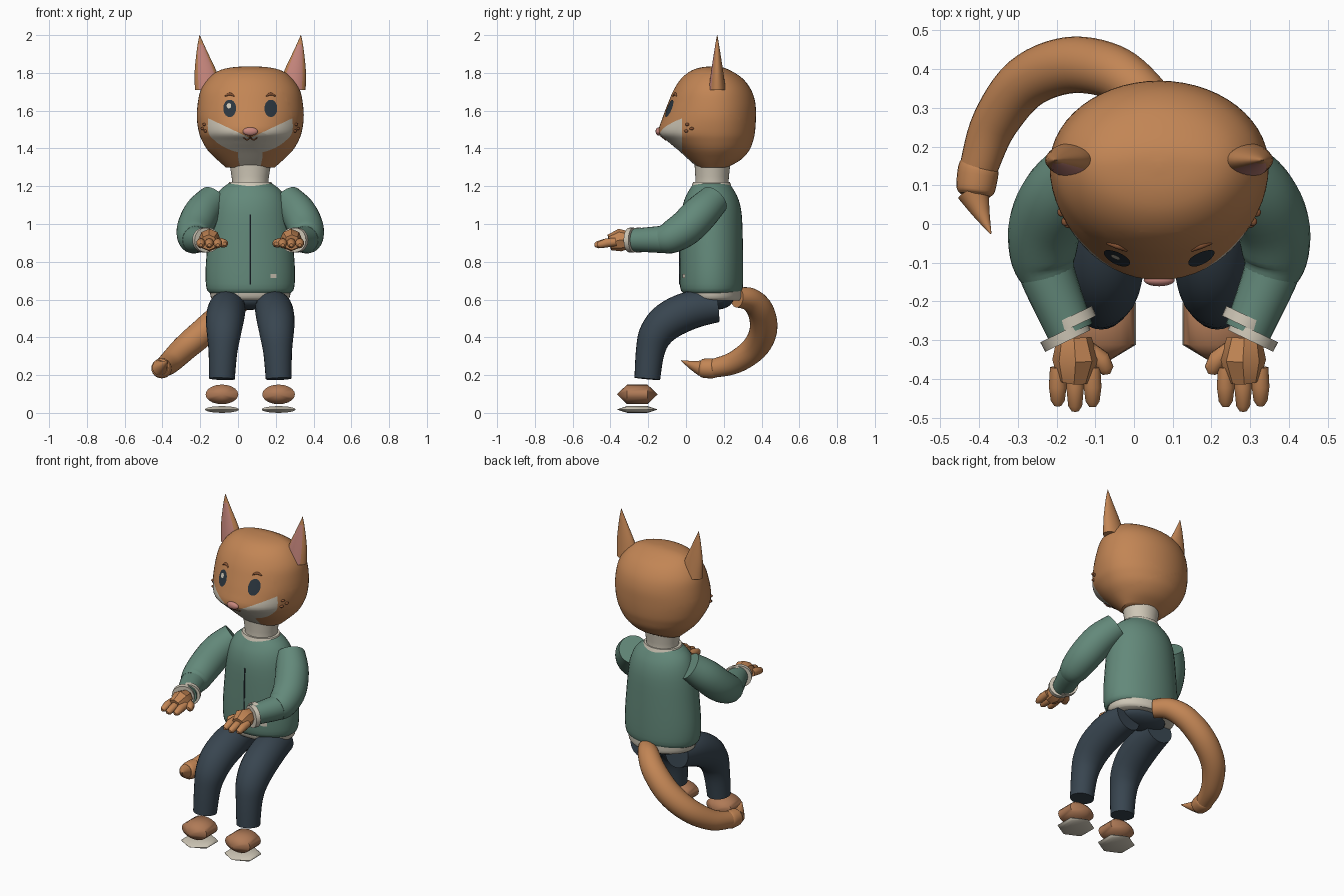
import bpy
import bmesh
from math import sin, cos, pi, radians
from mathutils import Vector, Matrix
from mathutils.bvhtree import BVHTree

if "Cube" in bpy.data.objects:
    bpy.data.objects.remove(bpy.data.objects["Cube"])

CX = 0.065  # the body's plane of symmetry
X, Z = Vector((1, 0, 0)), Vector((0, 0, 1))


def material(name, *rgb):
    m = bpy.data.materials.new(name)
    m.use_nodes = True
    m.diffuse_color = (*rgb, 1)
    m.node_tree.nodes["Principled BSDF"].inputs["Base Color"].default_value = (*rgb, 1)
    return m


FUR = material("orange fur", .54, .235, .09)
PAW = material("paw brown", .43, .195, .095)
BROWN = material("dark brown", .25, .09, .035)
CREAM = material("cream", .62, .57, .47)
GREEN = material("jacket green", .125, .25, .195)
SLATE = material("trouser slate", .04, .06, .08)
DARK = material("eye dark", .025, .037, .05)
PINK = material("soft pink", .57, .24, .205)


def finish(bm, name, *mats, angle=40):
    """Shade smooth with sharp edges and turn the bmesh into an object."""
    bmesh.ops.recalc_face_normals(bm, faces=bm.faces)
    for f in bm.faces:
        f.smooth = True
    for e in bm.edges:
        if len(e.link_faces) == 2 and e.calc_face_angle() > radians(angle):
            e.smooth = False
    mesh = bpy.data.meshes.new(name)
    bm.to_mesh(mesh)
    for m in mats:
        mesh.materials.append(m)
    ob = bpy.data.objects.new(name, mesh)
    bpy.context.collection.objects.link(ob)
    return ob


def spline(rows, steps):
    """Catmull-Rom interpolation through rows of numbers."""
    out = []
    for i in range(len(rows) - 1):
        a, b, c, d = (rows[min(max(k, 0), len(rows) - 1)] for k in range(i - 1, i + 3))
        for s in range(steps):
            t = s / steps
            out.append([q + t / 2 * (r - p + t * (2 * p - 5 * q + 4 * r - w + t * (3 * (q - r) + w - p)))
                        for p, q, r, w in zip(a, b, c, d)])
    return out + [list(rows[-1])]


def skin(rings, rule=None):
    """Join rings of points into a capped surface."""
    bm = bmesh.new()
    rings = [[bm.verts.new(p) for p in ring] for ring in rings]
    n = len(rings[0])
    for i, (a, b) in enumerate(zip(rings, rings[1:])):
        for j in range(n):
            k = (j + 1) % n
            f = bm.faces.new((a[j], a[k], b[k], b[j]))
            if rule:
                f.material_index = rule(i, j)
    bm.faces.new(rings[0])
    bm.faces.new(rings[-1])
    return bm


def loft(rows, cy, n=40, steps=3, rule=None):
    """Stack of egg-shaped rings; each row is z, centre x, half width, front y, back y."""
    rings = []
    for z, x, r, front, back in spline(rows, steps):
        ring = []
        for j in range(n):
            a = 2 * pi * j / n
            depth = back - cy if sin(a) > 0 else cy - front
            ring.append((x + r * cos(a), cy + depth * sin(a), z))
        rings.append(ring)
    return skin(rings, rule)


def tube(name, rows, mat, n=24, steps=4, ref=X):
    """Round tube along a path; each row is x, y, z, radius."""
    rows = spline(rows, steps)
    pts = [Vector(r[:3]) for r in rows]
    rings = []
    for i, p in enumerate(pts):
        t = (pts[min(i + 1, len(pts) - 1)] - pts[max(i - 1, 0)]).normalized()
        u = t.cross(ref).normalized()
        v = t.cross(u)
        rings.append([p + rows[i][3] * (u * cos(2 * pi * j / n) + v * sin(2 * pi * j / n)) for j in range(n)])
    return finish(skin(rings), name, mat)


def ellipsoid(name, loc, size, mat, u=20, v=12, angle=40):
    bm = bmesh.new()
    turn = Matrix.Rotation(pi / 2, 4, 'X')
    bmesh.ops.create_uvsphere(bm, u_segments=u, v_segments=v, radius=1,
                              matrix=Matrix.Translation(loc) @ Matrix.Diagonal((*size, 1)) @ turn)
    return finish(bm, name, mat, angle=angle)


def on_front(tree, x, z, lift=0.0):
    p = tree.ray_cast(Vector((x, -1, z)), Vector((0, 1, 0)))[0]
    return Vector((x, p.y - lift, z))


def patch(name, tree, x, z, rx, rz, mat, n=24, lift=.004):
    """Thin plate that follows the front of a surface."""
    bm = bmesh.new()
    mid = bm.verts.new(on_front(tree, x, z, lift))
    rim = [bm.verts.new(on_front(tree, x + rx * cos(a), z + rz * sin(a), lift))
           for a in (2 * pi * (j + .5) / n for j in range(n))]
    for j in range(n):
        bm.faces.new((mid, rim[j], rim[(j + 1) % n]))
    return finish(bm, name, mat)


# Head with a pointed muzzle, cut along the edges of the pale mask
head = loft([(z, CX, *r) for z, *r in (
    (1.3, .13, .06, .22), (1.34, .175, .015, .29), (1.39, .225, -.04, .335), (1.44, .255, -.1, .355),
    (1.485, .272, -.145, .365), (1.56, .283, -.125, .37), (1.64, .278, -.095, .367), (1.71, .262, -.065, .345),
    (1.77, .222, -.025, .3), (1.81, .17, .025, .24), (1.829, .1, .08, .195), (1.835, .01, .14, .16))],
    .15, n=56, steps=4)
for co, no in (((0, -.02, 0), (0, 1, 0)), ((0, -.02, 1.38), (0, 1, 1.1)),
               ((CX, 0, 1.455), (.47, 0, 1)), ((CX, 0, 1.455), (-.47, 0, 1))):
    bmesh.ops.bisect_plane(head, geom=head.verts[:] + head.edges[:] + head.faces[:],
                           dist=1e-5, plane_co=co, plane_no=no)
for f in head.faces:
    c = f.calc_center_median()
    below = c.z < 1.455 + .47 * abs(c.x - CX)
    f.material_index = int(below and c.y < max(-.02, -.02 + 1.1 * (1.38 - c.z)))
face = BVHTree.FromBMesh(head)
finish(head, "head", FUR, CREAM)

# Nose and eye highlight
ellipsoid("nose", on_front(face, CX, 1.49), (.04, .016, .022), PINK)
patch("eye_highlight", face, CX - .113, 1.626, .012, .014, CREAM, lift=.007)

# Neck, jacket body, hem and hips
finish(loft([(1.18, CX, .1, .04, .235), (1.22, CX, .095, .05, .225), (1.32, CX, .11, .045, .235)], .138), "neck", CREAM)
torso = loft([(z, CX, r, .135 - d, .135 + d) for z, r, d in (
    (.635, .215, .15), (.66, .232, .165), (.75, .237, .168), (.9, .226, .166), (1.05, .21, .16),
    (1.13, .19, .143), (1.18, .16, .118), (1.215, .115, .095))], .135)
jacket = BVHTree.FromBMesh(torso)
finish(torso, "jacket_body", GREEN)
finish(loft([(.595, CX, .19, .02, .285), (.61, CX, .208, 0, .293), (.65, CX, .215, -.01, .295)], .14), "jacket_hem", CREAM)
finish(loft([(1.2, CX, .122, .03, .24), (1.222, CX, .112, .038, .232)], .135), "jacket_collar", CREAM)
ellipsoid("hips", (CX, .15, .6), (.15, .1, .055), SLATE)
tube("zip", [(*on_front(jacket, CX, .68 + .037 * i), .004) for i in range(11)], DARK, n=8, steps=1)
patch("pocket_tag", jacket, .188, .725, .024, .016, CREAM, n=4)

# Tail with a banded end and pointed tip
tube("tail", [(.08, .27, .61, .052), (.02, .34, .6, .062), (-.06, .395, .54, .07), (-.17, .41, .44, .073),
              (-.28, .365, .345, .069), (-.36, .26, .268, .06), (-.4, .15, .237, .05)], FUR, steps=6, ref=Z)
tube("tail_band", [(-.396, .16, .238, .046), (-.402, .14, .236, .053), (-.409, .09, .236, .05), (-.411, .075, .237, .04)],
     FUR, ref=Z)
tube("tail_tip", [(-.414, .08, .237, .042), (-.395, .03, .253, .023), (-.37, -.025, .277, .002)], FUR, steps=2, ref=Z)

for s, side in ((-1, "right"), (1, "left")):
    def at(rows):
        """Place rows measured from the body's middle on this side."""
        return [(CX + s * d, *rest) for d, *rest in rows]

    # Ear with a pink inner face
    finish(loft([(z, CX + s * d, r, .165 - q, .165 + q) for z, d, r, q in (
        (1.71, .222, .071, .045), (1.8, .235, .06, .033), (1.88, .25, .038, .021),
        (1.95, .262, .017, .01), (2.0, .268, .001, .001))], .165, n=24, steps=2,
        rule=lambda i, j: int(i < 6 and 15 <= j < 21)), side + "_ear", FUR, PINK)

    # Eye, brow, half of the mouth and cheek spots
    patch(side + "_eye", face, CX + s * .109, 1.612, .034, .046, DARK)
    tube(side + "_brow", [(*on_front(face, CX + s * d, z), r) for d, z, r in (
        (.084, 1.676, .003), (.108, 1.688, .008), (.135, 1.676, .003))], BROWN, n=10, ref=Z)
    tube(side + "_mouth", [(*on_front(face, CX + s * d, z), .004) for d, z in (
        (0, 1.468), (.005, 1.452), (.02, 1.446), (.036, 1.458))], BROWN, n=8, ref=Vector((0, 1, 0)))
    for i, (d, z) in enumerate(((.242, 1.527), (.236, 1.492), (.252, 1.505))):
        ellipsoid(f"{side}_cheek_spot_{i}", on_front(face, CX + s * d, z), (.011, .012, .008), BROWN, u=12, v=8)

    # Sleeve and double cuff
    tube(side + "_upper_sleeve", at([(.195, .15, 1.13, .082), (.255, .08, 1.06, .095), (.293, 0, .98, .095),
                                     (.3, -.08, .93, .086), (.29, -.13, .918, .072)]), GREEN)
    tube(side + "_forearm_sleeve", at([(.297, -.09, .92, .074), (.285, -.14, .918, .071), (.228, -.28, .915, .06)]), GREEN)
    for i, y in enumerate((-.25, -.287)):
        d = .229 - .4 * (y + .25)
        tube(f"{side}_cuff_{i}", at([(d + .004, y + .01, .915, .066), (d - .008, y - .015, .915, .065)]), CREAM, steps=1)

    # Hand with three fingers and a thumb
    tube(side + "_palm", at([(.22, -.295, .915, .045), (.216, -.35, .915, .06), (.22, -.405, .902, .042)]), FUR, n=8, steps=1)
    for i, (d, y) in enumerate(((.262, -.47), (.217, -.484), (.172, -.472))):
        tube(f"{side}_finger_{i}", at([(d, -.37, .905, .021), (d, -.42, .9, .024), (d, y + .015, .89, .019),
                                       (d, y, .888, .009)]), FUR, n=10, steps=1)
    tube(side + "_thumb", at([(.185, -.32, .905, .02), (.15, -.35, .9, .025), (.138, -.375, .897, .022),
                              (.136, -.388, .896, .01)]), FUR, n=10, steps=1)

    # Trouser leg, foot and sole
    tube(side + "_leg", at([(.115, .165, .565, .085), (.125, .03, .545, .1), (.135, -.09, .49, .1),
                            (.14, -.16, .415, .09), (.145, -.19, .32, .076), (.15, -.205, .18, .068)]), SLATE, steps=5)
    foot = CX + s * .15
    ellipsoid(side + "_foot", (foot, -.258, .098), (.1, .108, .06), PAW, v=3, angle=50)
    ellipsoid(side + "_sole", (foot, -.258, .018), (.104, .108, .0205), CREAM, v=3)
